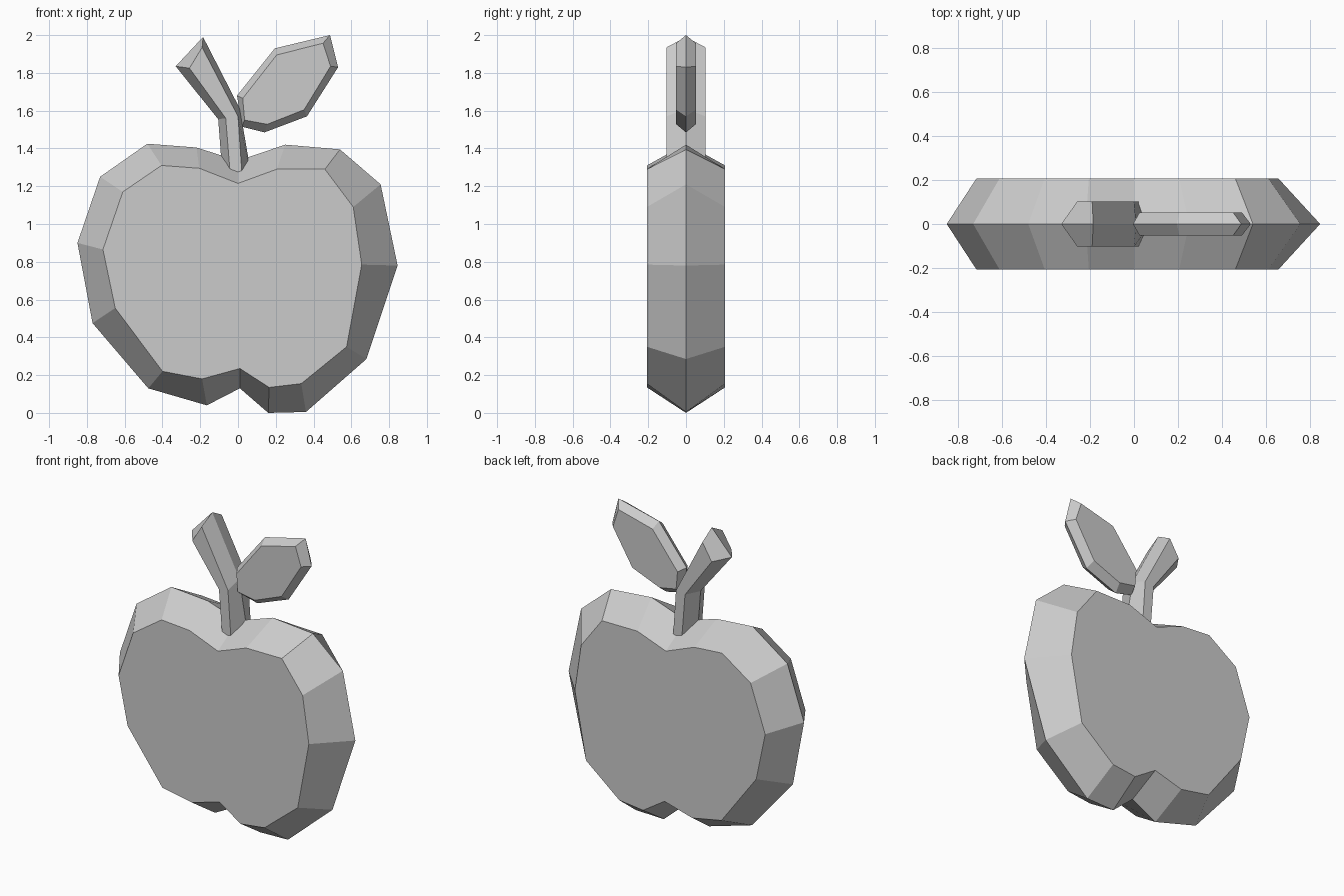
import bpy
import bmesh


def bevelled_plate(name, rim, face, half):
    """Flat plate: wide rim outline at y=0, smaller face outline at y=-half and y=+half."""
    bm = bmesh.new()
    rings = [[bm.verts.new((x, y, z)) for x, z in pts]
             for y, pts in ((-half, face), (0, rim), (half, face))]
    n = len(rim)
    for a, b in zip(rings, rings[1:]):
        for i in range(n):
            j = (i + 1) % n
            bm.faces.new((a[i], a[j], b[j], b[i]))
    bm.faces.new(rings[0])
    bm.faces.new(rings[-1][::-1])
    bmesh.ops.recalc_face_normals(bm, faces=bm.faces)
    mesh = bpy.data.meshes.new(name)
    bm.to_mesh(mesh)
    bm.free()
    obj = bpy.data.objects.new(name, mesh)
    bpy.context.collection.objects.link(obj)
    return obj


# Fruit body, clockwise from upper left
bevelled_plate(
    "apple_body",
    [(-.48, 1.425), (-.22, 1.405), (0, 1.335), (.25, 1.42), (.54, 1.395), (.755, 1.21),
     (.845, .78), (.68, .285), (.36, .005), (.16, 0), (.01, .13), (-.165, .04),
     (-.475, .13), (-.77, .475), (-.85, .9), (-.73, 1.25)],
    [(-.405, 1.31), (-.205, 1.295), (0, 1.215), (.205, 1.29), (.46, 1.29), (.61, 1.09),
     (.655, .785), (.575, .35), (.335, .155), (.165, .135), (.01, .235), (-.19, .18),
     (-.4, .22), (-.65, .555), (-.715, .865), (-.61, 1.17)],
    .207)

# Bent stem, its foot sunk into the body
bevelled_plate(
    "stem",
    [(-.33, 1.835), (-.185, 1.99), (.01, 1.61), (.075, 1.23), (-.08, 1.23), (-.105, 1.555)],
    [(-.257, 1.825), (-.19, 1.935), (0, 1.57), (.022, 1.25), (-.04, 1.25), (-.065, 1.56)],
    .103)

# Leaf
bevelled_plate(
    "leaf",
    [(.487, 2.0), (.53, 1.83), (.365, 1.57), (.14, 1.485), (.02, 1.515), (-.005, 1.68), (.195, 1.93)],
    [(.45, 1.957), (.49, 1.835), (.35, 1.605), (.155, 1.528), (.035, 1.55), (.025, 1.665), (.205, 1.895)],
    .052)
